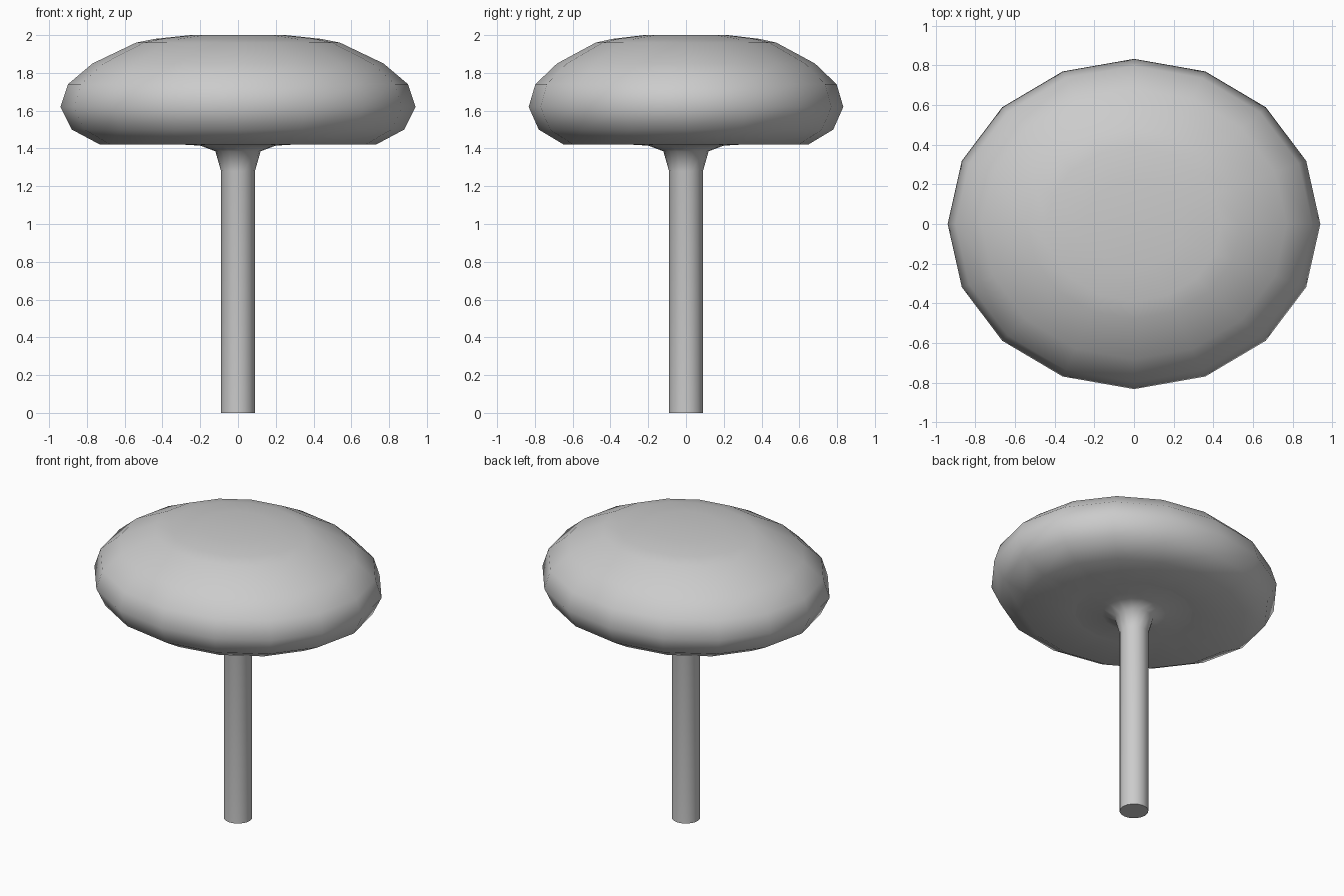
import bpy
import bmesh
from math import cos, sin, pi, radians

cube = bpy.data.objects.get("Cube")
if cube:
    bpy.data.objects.remove(cube)

grey = bpy.data.materials.new("plain grey")
grey.use_nodes = True
GREY = (0.6, 0.6, 0.6, 1)
grey.diffuse_color = GREY
grey.node_tree.nodes["Principled BSDF"].inputs["Base Color"].default_value = GREY


def lathe(name, profile, sides, squash=1.0, angle=60):
    """Closed solid of elliptical rings from a bottom-to-top (radius, z) profile."""
    bm = bmesh.new()
    rings = []
    for r, z in profile:
        rings.append([bm.verts.new((r * cos(2 * pi * i / sides),
                                    r * squash * sin(2 * pi * i / sides), z))
                      for i in range(sides)])
    for low, high in zip(rings, rings[1:]):
        for i in range(sides):
            j = (i + 1) % sides
            bm.faces.new((low[i], low[j], high[j], high[i]))
    bm.faces.new(rings[0][::-1])
    bm.faces.new(rings[-1])
    mesh = bpy.data.meshes.new(name)
    bm.to_mesh(mesh)
    bm.free()
    mesh.materials.append(grey)
    obj = bpy.data.objects.new(name, mesh)
    bpy.context.collection.objects.link(obj)
    bpy.ops.object.select_all(action="DESELECT")
    obj.select_set(True)
    bpy.context.view_layer.objects.active = obj
    bpy.ops.object.shade_smooth_by_angle(angle=radians(angle))
    return obj


# Rounded oval cap
lathe("cap", [(0.37, 1.425), (0.73, 1.42), (0.88, 1.5), (0.94, 1.62), (0.9, 1.74),
              (0.77, 1.85), (0.54, 1.96), (0.44, 1.98), (0.25, 2.0)],
      16, squash=0.886)

# Round stem, flaring out under the cap
lathe("stem", [(0.09, 0), (0.09, 1.28), (0.12, 1.385), (0.2, 1.415), (0.37, 1.425)], 16)
